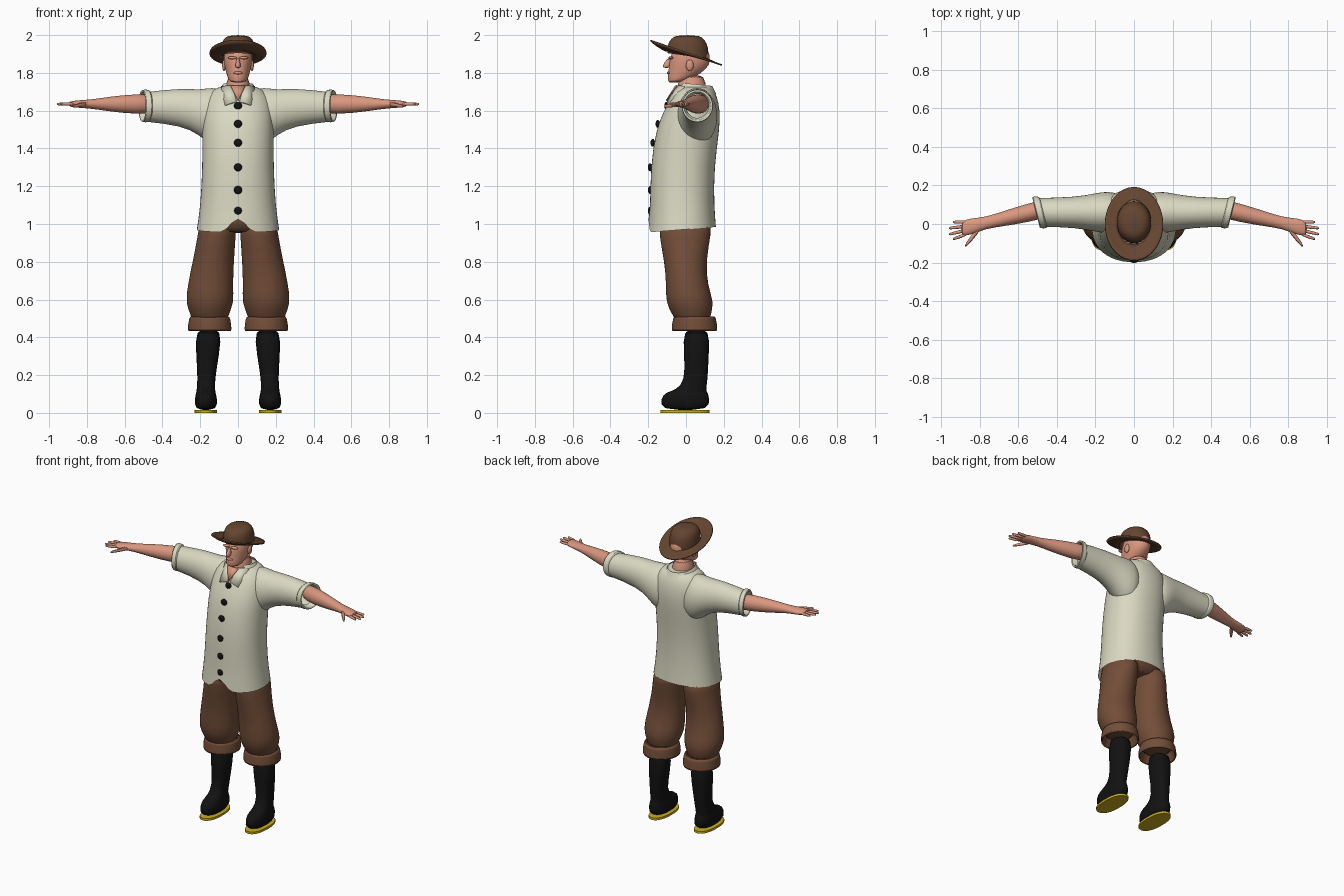
import bpy, bmesh
from math import sin, cos, pi, radians, copysign

if "Cube" in bpy.data.objects:
    bpy.data.objects.remove(bpy.data.objects["Cube"], do_unlink=True)


def material(name, red, green, blue):
    mat = bpy.data.materials.new(name)
    mat.use_nodes = True
    colour = (red, green, blue, 1)
    mat.diffuse_color = colour
    bsdf = next(node for node in mat.node_tree.nodes if node.type == 'BSDF_PRINCIPLED')
    bsdf.inputs["Base Color"].default_value = colour
    bsdf.inputs["Roughness"].default_value = .8
    return mat


CREAM = material("cream cloth", .7, .69, .54)
BROWN = material("brown trousers", .17, .075, .04)
FELT = material("brown felt", .13, .06, .03)
SKIN = material("skin", .7, .31, .21)
BLACK = material("black rubber", .006, .006, .006)
YELLOW = material("yellow sole", .6, .42, .01)
parts = []


def ease(value, low, high):
    """Smooth ramp from zero at low to one at high."""
    t = min(max((value - low) / (high - low), 0), 1)
    return t * t * (3 - 2 * t)


def finish(name, bm, mat, mirror=False, smooth=False, thickness=0):
    bmesh.ops.recalc_face_normals(bm, faces=bm.faces[:])
    mesh = bpy.data.meshes.new(name)
    bm.to_mesh(mesh)
    bm.free()
    mesh.materials.append(mat)
    part = bpy.data.objects.new(name, mesh)
    bpy.context.collection.objects.link(part)
    if mirror:
        part.modifiers.new("Mirror", 'MIRROR').use_mirror_merge = False
    if smooth:
        subdivision = part.modifiers.new("Subdivision", 'SUBSURF')
        subdivision.levels = subdivision.render_levels = 1
    if thickness:
        part.modifiers.new("Thickness", 'SOLIDIFY').thickness = thickness
    parts.append(part)
    return part


def loft(name, mat, rings, centre, tilt=lambda place, radius: 0, axis='z', sides=24,
         power=2, bottom=True, top=True, gap=0, mirror=False, smooth=True, thickness=0):
    """Skin rings (place, radius, radius) across an axis; centre and tilt are rules."""
    bm = bmesh.new()
    loops = []
    count = sides + 1 if gap else sides
    for place, radius_a, radius_b in rings:
        centre_a, centre_b = centre(place)
        slope = tilt(place, radius_a)
        loop = []
        for i in range(count):
            angle = gap - pi / 2 + 2 * (pi - gap) * i / sides
            c, s = cos(angle), sin(angle)
            a = radius_a * copysign(abs(c) ** (2 / power), c)
            b = radius_b * copysign(abs(s) ** (2 / power), s)
            if axis == 'z':
                point = (centre_a + a, centre_b + b, place + slope * b)
            else:
                point = (place + slope * a, centre_a + a, centre_b + b)
            loop.append(bm.verts.new(point))
        loops.append(loop)
    for low, high in zip(loops, loops[1:]):
        for i in range(sides):
            j = (i + 1) % count
            bm.faces.new((low[i], low[j], high[j], high[i]))
    if bottom:
        bm.faces.new(loops[0])
    if top:
        bm.faces.new(loops[-1])
    return finish(name, bm, mat, mirror, smooth, thickness)


def rolled_cuff(name, mat, start, end, radius_a, radius_b, flare, centre, **options):
    """Thick turned-up band, open at both ends."""
    wall = .012
    rings = [(start, radius_a - wall, radius_b - wall), (start, radius_a, radius_b),
             (end, radius_a + flare, radius_b + flare),
             (end, radius_a + flare - wall, radius_b + flare - wall),
             (start, radius_a - 2 * wall, radius_b - 2 * wall)]
    loft(name, mat, rings, centre, bottom=False, top=False, mirror=True, **options)


def blob(name, mat, centre, size, mirror=False):
    bm = bmesh.new()
    bmesh.ops.create_uvsphere(bm, u_segments=16, v_segments=10, radius=1)
    bmesh.ops.scale(bm, vec=size, verts=bm.verts)
    bmesh.ops.translate(bm, vec=centre, verts=bm.verts)
    finish(name, bm, mat, mirror)


def plate(name, mat, points, mirror=False):
    bm = bmesh.new()
    bm.faces.new([bm.verts.new(point) for point in points])
    finish(name, bm, mat, mirror, thickness=.008)


# Shirt body, with a notch at the front of the hem
def body_y(z):
    return .07 * ease(z, 1.3, 1.75) - .02


shirt = loft("shirt_body", CREAM, [
    (.97, .22, .18), (1.1, .2, .17), (1.3, .19, .17), (1.5, .19, .17),
    (1.6, .19, .15), (1.68, .17, .12), (1.72, .12, .09), (1.73, .08, .07)],
    centre=lambda z: (0, body_y(z)), tilt=lambda z, radius: .08 * (z < 1),
    power=2.2, bottom=False)
for vert in shirt.data.vertices:
    if vert.co.z < 1 and abs(vert.co.x) < .01 and vert.co.y < 0:
        vert.co.z = 1.06


# Sleeves and their rolled cuffs
def sleeve_tilt(x, radius):
    return .25 * (x > .4)


loft("sleeves", CREAM, [
    (.05, .1, .15), (.14, .11, .16), (.2, .1, .12), (.3, .08, .1), (.48, .075, .08)],
    centre=lambda x: (.06, 1.56 + .06 * ease(x, .1, .3)), tilt=sleeve_tilt,
    axis='x', top=False, mirror=True)
rolled_cuff("sleeve_cuffs", CREAM, .47, .51, .084, .088, 0,
            centre=lambda x: (.06, 1.625), tilt=sleeve_tilt, axis='x')

# Collar band, collar points and open neck
loft("collar", CREAM, [(1.74, .08, .09), (1.7, .11, .11)],
     centre=lambda z: (0, .05), tilt=lambda z, radius: -.1,
     gap=radians(40), bottom=False, top=False)
plate("collar_points", CREAM, [(.03, -.05, 1.735), (.09, -.01, 1.73),
                               (.07, -.1, 1.63), (.01, -.1, 1.65)], mirror=True)
plate("open_neck", SKIN, [(-.04, -.05, 1.73), (0, -.1, 1.65), (.04, -.05, 1.73)])

# Buttons follow the curve of the chest
for z in (1.07, 1.18, 1.3, 1.43, 1.53, 1.625):
    depth = .17 - .03 * ease(z, 1.5, 1.62)
    blob("button", BLACK, (0, body_y(z) - depth, z), (.021, .012, .021))

# Forearms with palms, fingers and thumbs
loft("forearms", SKIN, [
    (.43, .05, .05), (.54, .05, .055), (.68, .04, .04),
    (.77, .03, .025), (.85, .045, .02), (.9, .04, .014)],
    centre=lambda x: (.19 - .24 * x, 1.635), axis='x', sides=16, mirror=True)
for finger in range(4):
    tip = .97 - .01 * abs(2 * finger - 3)
    loft("finger", SKIN, [(.86, .011, .011), (tip - .01, .009, .009), (tip, .005, .005)],
         centre=lambda x: (.01 - finger * (.02 + .12 * (x - .86)), 1.635),
         axis='x', sides=8, mirror=True)
loft("thumb", SKIN, [(.79, .02, .016), (.84, .02, .012), (.88, .01, .008)],
     centre=lambda x: (.98 - 1.25 * x, 1.78 - .18 * x), axis='x', sides=8, mirror=True)

# Neck, head and face
loft("neck", SKIN, [(1.6, .07, .08), (1.7, .065, .075), (1.8, .06, .075)],
     centre=lambda z: (0, .03))
loft("head", SKIN, [
    (1.75, .03, .04), (1.76, .05, .06), (1.79, .06, .09),
    (1.83, .07, .11), (1.88, .08, .11), (1.96, .06, .08)],
    centre=lambda z: (0, .075 * ease(z, 1.72, 1.84) - .055), tilt=lambda z, radius: .1)
loft("nose", SKIN, [(1.88, .008, .01), (1.84, .015, .026), (1.825, .014, .016)],
     centre=lambda z: (0, .3 * (z - 1.84) - .1), sides=12)
blob("brows", SKIN, (.03, -.08, 1.88), (.025, .014, .008), mirror=True)
blob("lips", SKIN, (0, -.09, 1.8), (.024, .012, .008))
blob("ears", SKIN, (.074, .02, 1.84), (.01, .02, .03), mirror=True)

# Hat crown, and a brim that tilts more towards its edge
loft("hat_crown", FELT, [(1.89, .09, .11), (1.94, .09, .11), (1.98, .08, .09), (2, .05, .06)],
     centre=lambda z: (0, .01), tilt=lambda z, radius: 1.2 * (z - 2), sides=32, bottom=False)
loft("hat_brim", FELT, [(1.9, .085, .11), (1.9, .12, .15), (1.91, .15, .19)],
     centre=lambda z: (0, .003), tilt=lambda z, radius: -2.3 * radius, sides=32,
     bottom=False, top=False, thickness=.008)

# Trousers: hips, baggy legs and turned-up cuffs
loft("hips", BROWN, [(.95, .18, .12), (1, .2, .14), (1.18, .17, .14)],
     centre=lambda z: (0, -.01))
loft("trouser_legs", BROWN, [
    (1.03, .1, .14), (.95, .1, .14), (.8, .11, .11), (.68, .12, .11),
    (.58, .13, .13), (.52, .1, .1), (.47, .09, .09)],
    centre=lambda z: (.15 - .045 * ease(z, .6, 1.05), .04 - .045 * ease(z, .4, .8)),
    mirror=True)
rolled_cuff("trouser_cuffs", BROWN, .51, .43, .11, .115, .01, centre=lambda z: (.15, .045))

# Tall boots with coloured soles
loft("boots", BLACK, [
    (.01, .06, .13), (.08, .06, .13), (.11, .05, .11), (.12, .05, .08),
    (.17, .045, .06), (.3, .06, .065), (.46, .075, .075)],
    centre=lambda z: (.17 - .015 * ease(z, .1, .45), .06 * ease(z, .1, .14) - .005),
    power=2.3, mirror=True)
loft("soles", YELLOW, [(0, .06, .13), (.015, .06, .13)],
     centre=lambda z: (.17, -.005), sides=32, power=2.3, mirror=True, smooth=False)

# Smooth shading with sharp rims
bpy.ops.object.select_all(action='DESELECT')
for part in parts:
    part.select_set(True)
bpy.context.view_layer.objects.active = parts[0]
bpy.ops.object.shade_smooth_by_angle(angle=radians(50))
